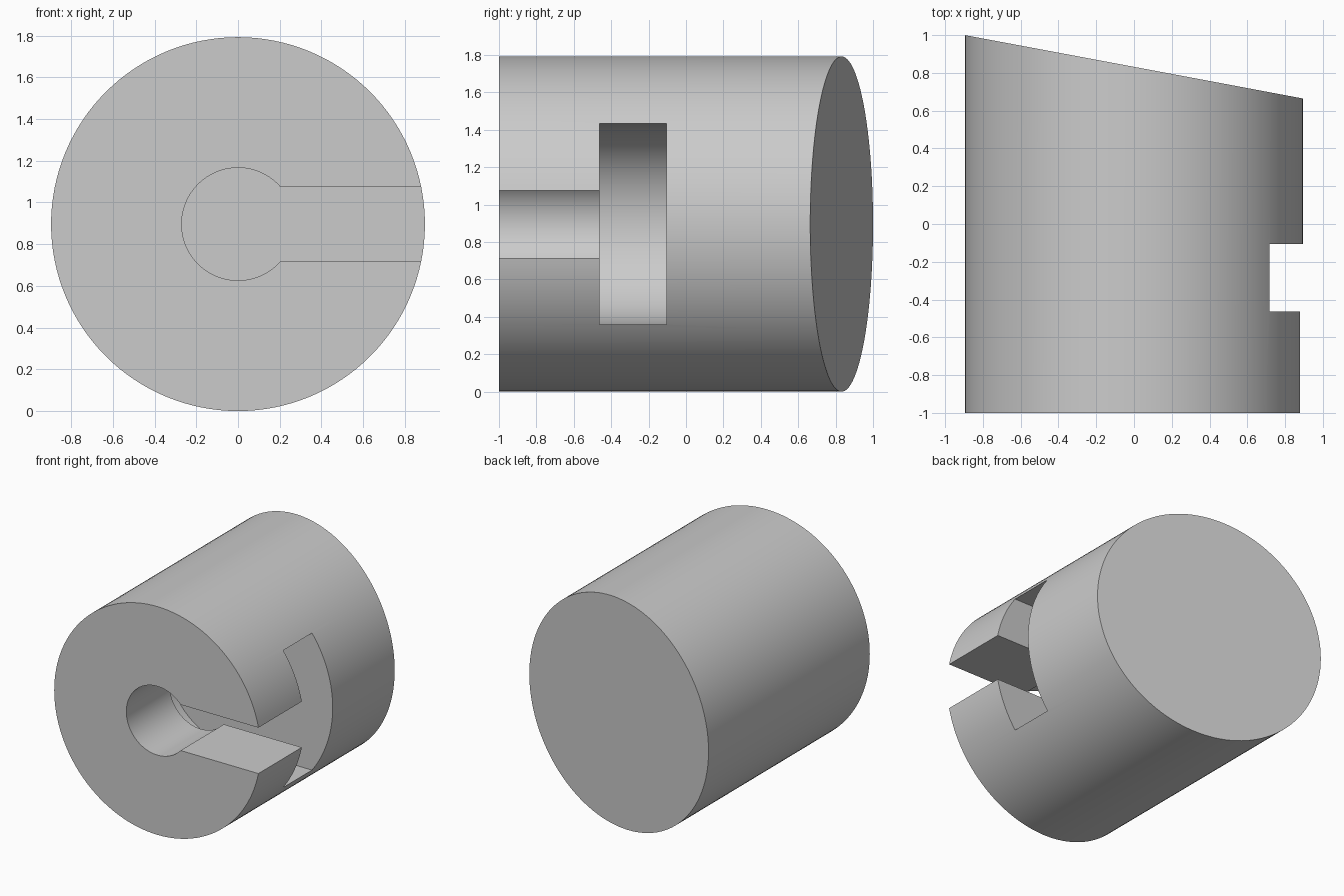
import bpy
import bmesh
from math import asin, cos, pi, sin, radians

RADIUS = 0.896   # barrel radius, also the height of its axis
SEGMENTS = 128

if "Cube" in bpy.data.objects:
    bpy.data.objects.remove(bpy.data.objects["Cube"], do_unlink=True)

grey = bpy.data.materials.new("plain grey")
grey.use_nodes = True
colour = (0.6, 0.6, 0.6, 1)
grey.diffuse_color = colour
grey.node_tree.nodes["Principled BSDF"].inputs["Base Color"].default_value = colour


def prism(name, profile, front, back):
    """Extrude an (x, z) profile along y; back gives the end depth at each x."""
    bm = bmesh.new()
    near = [bm.verts.new((x, front, RADIUS + z)) for x, z in profile]
    far = [bm.verts.new((x, back(x), RADIUS + z)) for x, z in profile]
    bm.faces.new(near)
    bm.faces.new(far[::-1])
    for i in range(len(near)):
        j = (i + 1) % len(near)
        bm.faces.new((near[j], near[i], far[i], far[j]))
    bmesh.ops.recalc_face_normals(bm, faces=bm.faces)
    mesh = bpy.data.meshes.new(name)
    bm.to_mesh(mesh)
    bm.free()
    mesh.materials.append(grey)
    obj = bpy.data.objects.new(name, mesh)
    bpy.context.collection.objects.link(obj)
    return obj


def keyhole(radius, half_width):
    """Round pocket on the axis with a straight channel running out to +x."""
    start = asin(half_width / radius)
    sweep = 2 * (pi - start)
    angles = [start + sweep * i / SEGMENTS for i in range(SEGMENTS + 1)]
    arc = [(radius * cos(a), radius * sin(a)) for a in angles]
    return arc + [(1.2, -half_width), (1.2, half_width)]


# Barrel with a slanted back end
circle = [(RADIUS * cos(2 * pi * i / SEGMENTS), RADIUS * sin(2 * pi * i / SEGMENTS))
          for i in range(SEGMENTS)]
barrel = prism("slotted_barrel", circle, -1, lambda x: 0.832 - 0.1875 * x)

# Stepped slot: narrow neck at the front, wide pocket behind it
cutters = [
    prism("neck_cutter", keyhole(0.27, 0.18), -1.2, lambda x: -0.3),
    prism("pocket_cutter", keyhole(0.538, 0.538), -0.462, lambda x: -0.105),
]

bpy.ops.object.select_all(action="DESELECT")
bpy.context.view_layer.objects.active = barrel
barrel.select_set(True)
for cutter in cutters:
    cutter.hide_render = True
    cut = barrel.modifiers.new(cutter.name, "BOOLEAN")
    cut.operation = "DIFFERENCE"
    cut.solver = "EXACT"
    cut.object = cutter
    bpy.ops.object.modifier_apply(modifier=cut.name)
    bpy.data.objects.remove(cutter, do_unlink=True)

bpy.ops.object.shade_smooth_by_angle(angle=radians(30))
